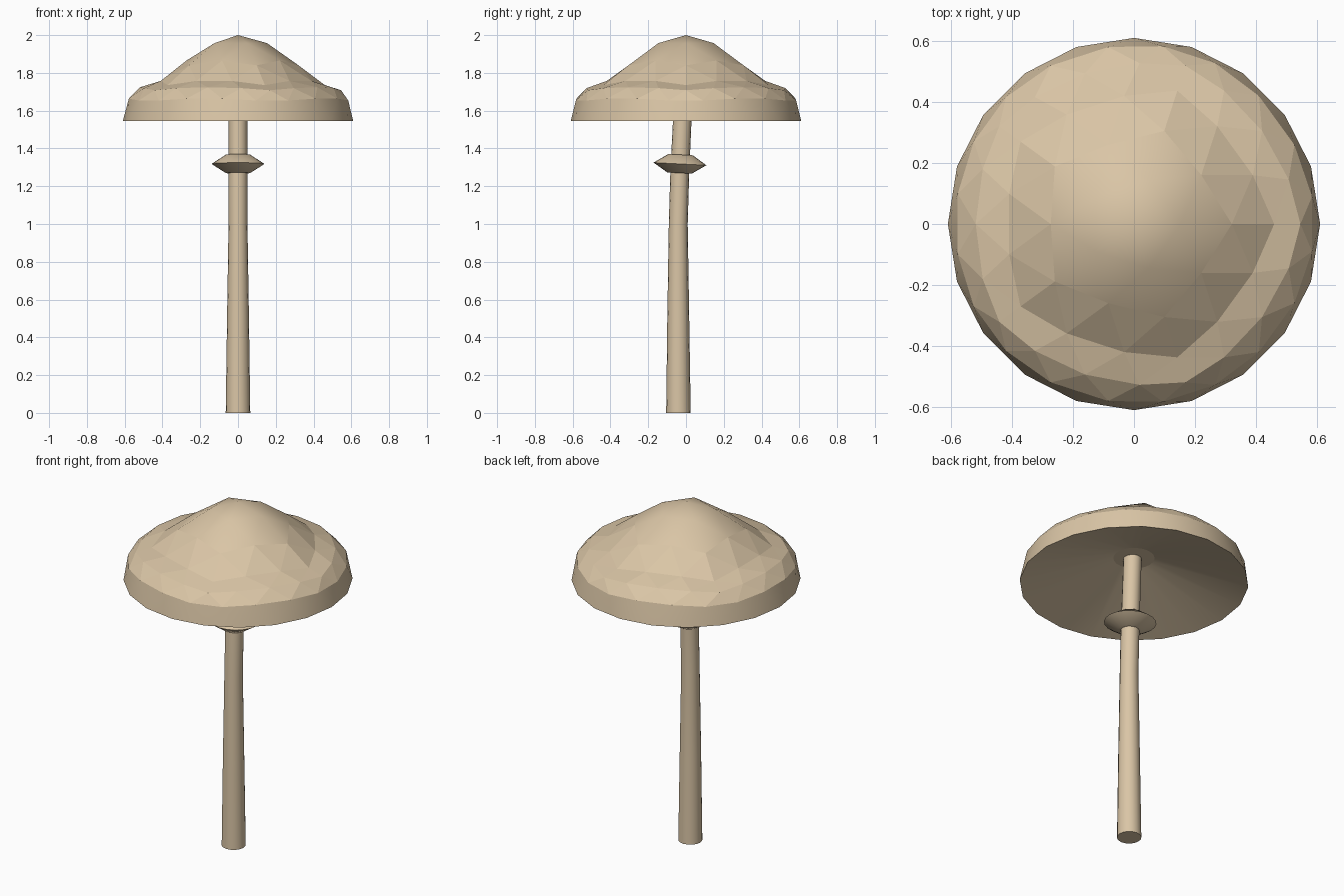
import bpy, bmesh, math
from mathutils import Matrix, Vector

if "Cube" in bpy.data.objects:
    bpy.data.objects.remove(bpy.data.objects["Cube"])

mat = bpy.data.materials.new("tan")
mat.diffuse_color = (0.70, 0.56, 0.38, 1)
mat.use_nodes = True
mat.node_tree.nodes["Principled BSDF"].inputs["Base Color"].default_value = mat.diffuse_color


def finish(bm, name):
    me = bpy.data.meshes.new(name)
    bm.to_mesh(me)
    bm.free()
    me.materials.append(mat)
    ob = bpy.data.objects.new(name, me)
    bpy.context.collection.objects.link(ob)
    return ob


def loft(bm, rings, sides, caps=True):
    """Skin rings given as (y, z, radius, tilt)."""
    loops = []
    for y, z, r, tilt in rings:
        rot = Matrix.Rotation(tilt, 3, 'X')
        loops.append([bm.verts.new(Vector((0, y, z)) + rot @ Vector(
            (r * math.cos(2 * math.pi * i / sides), r * math.sin(2 * math.pi * i / sides), 0)))
            for i in range(sides)])
    for a, b in zip(loops, loops[1:]):
        for i in range(sides):
            j = (i + 1) % sides
            bm.faces.new((a[i], a[j], b[j], b[i])).smooth = True
    if caps:
        bm.faces.new(loops[0][::-1])
        bm.faces.new(loops[-1])
    return loops


# Cap: half icosphere whose crown is reshaped into a peaked, flared profile
R = 0.61
profile = [(0, 1.545), (0.27, 1.662), (0.447, 1.708), (0.526, 1.724), (0.675, 1.737),
           (0.72, 1.755), (0.851, 1.84), (0.897, 1.867), (0.962, 1.95), (1.0, 2.0)]


def height(c):
    for (c0, z0), (c1, z1) in zip(profile, profile[1:]):
        if c <= c1:
            return z0 + (z1 - z0) * (c - c0) / (c1 - c0)
    return profile[-1][1]


bm = bmesh.new()
bmesh.ops.create_icosphere(bm, subdivisions=3, radius=1)
bmesh.ops.delete(bm, geom=[v for v in bm.verts if v.co.z < -0.01], context='VERTS')
for f in bm.faces:
    c = f.calc_center_median().z
    f.smooth = c < 0.28 or c > 0.9      # faceted crown, smooth rim and tip
for v in bm.verts:
    v.co = (v.co.x * R, v.co.y * R, height(max(v.co.z, 0)))
finish(bm, "cap")

# Gills: shallow hollow cone under the cap, closed by a flat hub
bm = bmesh.new()
loops = loft(bm, [(0, 1.545, R, 0), (0, 1.70, 0.11, 0)], 20, caps=False)
bm.faces.new(loops[-1])
for f in bm.faces:
    f.normal_flip()
finish(bm, "gills")

# Stem: tapered and gently bent towards the back
bm = bmesh.new()
loft(bm, [(-0.04, 0, 0.065, 0), (-0.041, 0.5, 0.058, 0), (-0.041, 1.0, 0.050, 0),
          (-0.033, 1.27, 0.050, -0.04), (-0.02, 1.545, 0.049, -0.05),
          (-0.012, 1.71, 0.049, -0.05)], 16)
finish(bm, "stem")

# Ring: lens-shaped collar on the stem, slightly tilted with it
bm = bmesh.new()
t = -0.05
loft(bm, [(-0.034, 1.27, 0.065, t), (-0.032, 1.318, 0.14, t), (-0.029, 1.367, 0.065, t)], 20)
ring = finish(bm, "stem_ring")
bpy.context.view_layer.objects.active = ring
ring.select_set(True)
bpy.ops.object.shade_smooth_by_angle(angle=math.radians(45))
